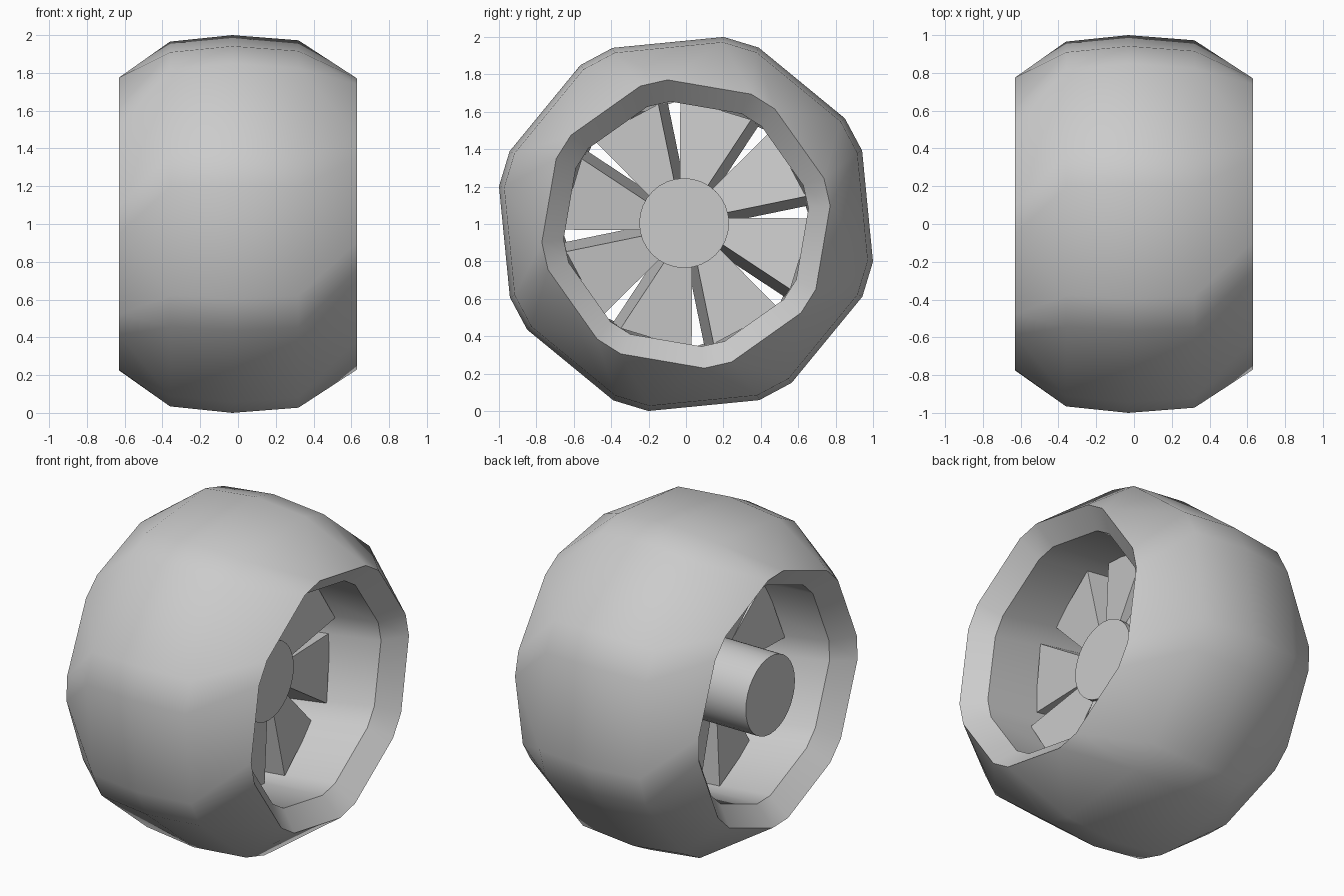
import bpy, bmesh
from math import radians, sin, cos
from mathutils import Matrix

if "Cube" in bpy.data.objects:
    bpy.data.objects.remove(bpy.data.objects["Cube"])

TWIST = 15.3      # how far each rim is turned against the middle
MID = 73.1        # angle of one corner of the middle octagon


def finish(name, bm, smooth=None):
    bmesh.ops.recalc_face_normals(bm, faces=bm.faces)
    mesh = bpy.data.meshes.new(name)
    bm.to_mesh(mesh)
    bm.free()
    ob = bpy.data.objects.new(name, mesh)
    bpy.context.collection.objects.link(ob)
    if smooth:
        bpy.ops.object.select_all(action='DESELECT')
        ob.select_set(True)
        bpy.context.view_layer.objects.active = ob
        bpy.ops.object.shade_smooth_by_angle(angle=radians(smooth))
    return ob


# Shell: octagon rings with cut corners (x, radius, corner angle)
rings = [
    (-0.63, 0.777, MID + TWIST),
    (-0.36, 0.985, MID),
    (-0.03, 1.02, MID),
    (0.32, 0.992, MID),
    (0.63, 0.777, MID - TWIST),
    (0.52, 0.66, MID - TWIST),
    (-0.52, 0.66, MID + TWIST - 45),
]
bm = bmesh.new()
loops = []
for x, r, corner in rings:
    loop = []
    for k in range(8):
        for half in (-5.5, 5.5):
            a = radians(corner + 45 * k + half)
            loop.append(bm.verts.new((x, r * cos(a), 1 + r * sin(a))))
    loops.append(loop)
# Last ring is one corner behind, so close the shell with a shifted loop
loops.append(loops[0][-2:] + loops[0][:-2])
for a, b in zip(loops, loops[1:]):
    for i in range(16):
        j = (i + 1) % 16
        bm.faces.new((a[i], a[j], b[j], b[i]))
finish("shell", bm, 35)

# Hub cylinder along x
bm = bmesh.new()
bmesh.ops.create_cone(bm, cap_ends=True, segments=32, radius1=0.24, radius2=0.24, depth=0.79,
                      matrix=Matrix.Translation((-0.175, -0.01, 1.005)) @ Matrix.Rotation(radians(90), 4, 'Y'))
finish("hub", bm, 35)

# Eight thick, slightly pitched, tapered blades
for k in range(8):
    bm = bmesh.new()
    bmesh.ops.create_cube(bm, size=1)
    for v in bm.verts:
        outer = v.co.z > 0
        v.co.x *= 0.38
        v.co.y *= 0.40 if outer else 0.14
        v.co.z = 0.635 if outer else 0.20
    place = (Matrix.Translation((0, 0, 1))
             @ Matrix.Rotation(radians(MID - 90 + 45 * k), 4, 'X')
             @ Matrix.Rotation(radians(-8), 4, 'Z'))
    bmesh.ops.transform(bm, matrix=place, verts=bm.verts)
    finish(f"blade_{k + 1}", bm)
